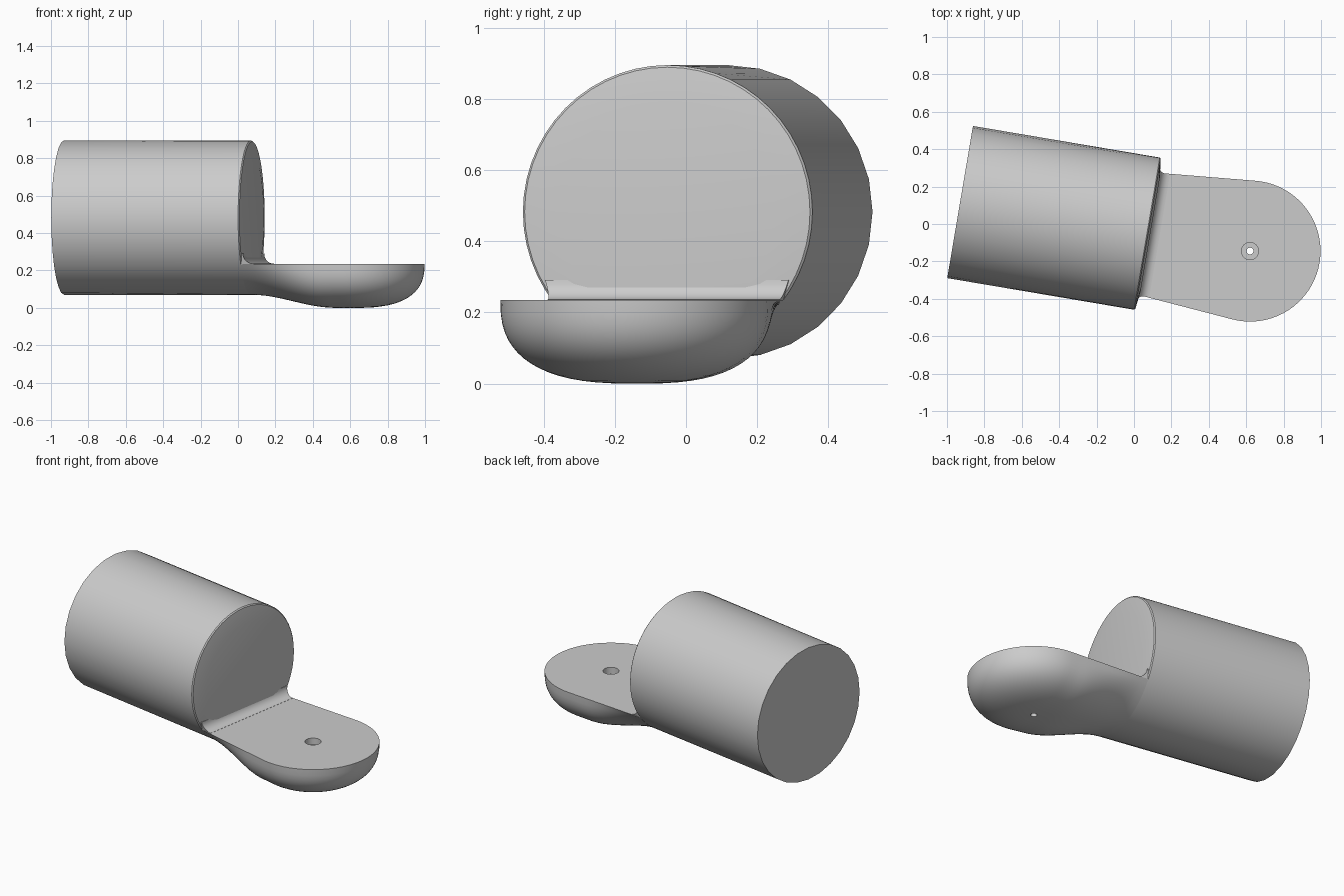
import bpy, bmesh
from math import sin, cos, pi, asin, atan2

if "Cube" in bpy.data.objects:
    bpy.data.objects.remove(bpy.data.objects["Cube"], do_unlink=True)

# Shared dimensions; local x runs along the barrel axis
R, LENGTH, AXIS_Z = 0.4125, 1.019, 0.4825
LEDGE_Z, ROUND_X, ROUND_R = 0.235, 0.553, 0.377
CHORD = (R**2 - (AXIS_Z - LEDGE_Z)**2) ** 0.5
BEVEL, DOME = 0.006, 0.012
ORIGIN, TURN = (0.075, -0.0525, 0), -atan2(0.17, 1.005)

grey = bpy.data.materials.new("plain grey")
grey.use_nodes = True
grey.diffuse_color = (0.6, 0.6, 0.6, 1)
grey.node_tree.nodes["Principled BSDF"].inputs["Base Color"].default_value = grey.diffuse_color


def finish(name, bm):
    bmesh.ops.remove_doubles(bm, verts=bm.verts, dist=0.00001)
    bmesh.ops.recalc_face_normals(bm, faces=bm.faces)
    mesh = bpy.data.meshes.new(name)
    bm.to_mesh(mesh)
    bm.free()
    mesh.materials.append(grey)
    ob = bpy.data.objects.new(name, mesh)
    bpy.context.collection.objects.link(ob)
    ob.location, ob.rotation_euler.z = ORIGIN, TURN
    return ob


def smooth(ob, angle=0.6):
    bpy.ops.object.select_all(action="DESELECT")
    ob.select_set(True)
    bpy.context.view_layer.objects.active = ob
    bpy.ops.object.shade_smooth_by_angle(angle=angle)


def lerp(a, b, t):
    return a + (b - a) * t


# Barrel: coarse rear rim, fine front rim, slightly raised front disc
bm = bmesh.new()
SIDES = 56
rings = []
for x, r in ((-LENGTH, R), (-BEVEL, R), (0, R - BEVEL), (DOME, 0.31)):
    ring = []
    for i in range(SIDES):
        a = 2 * pi * i / SIDES
        rr = r * cos(2 * pi / SIDES) if x == -LENGTH and i % 2 else r
        ring.append(bm.verts.new((x, rr * cos(a), AXIS_Z + rr * sin(a))))
    rings.append(ring)
for a, b in zip(rings, rings[1:]):
    for i in range(SIDES):
        j = (i + 1) % SIDES
        bm.faces.new((a[i], a[j], b[j], b[i]))
bm.faces.new(rings[0])
bm.faces.new(rings[-1])
smooth(finish("barrel", bm))

# Ledge: flat top, underside blending from the barrel arc to a rounded dish
ALPHA = 0.085
STEPS, ROUND_STEPS, PROFILE = 16, 40, 16
tangent = (ROUND_X - ROUND_R * sin(ALPHA), ROUND_R * cos(ALPHA))
straight = []
for i in range(STEPS):
    t = i / STEPS
    straight.append((lerp(-BEVEL, tangent[0], t), lerp(CHORD, tangent[1], t),
                     lerp(-BEVEL, ROUND_X, t)))
outline = list(straight)
for i in range(ROUND_STEPS + 1):
    a = lerp(pi / 2 + ALPHA, -pi / 2 - ALPHA, i / ROUND_STEPS)
    outline.append((ROUND_X + ROUND_R * cos(a), ROUND_R * sin(a), ROUND_X))
outline += [(x, -y, s) for x, y, s in reversed(straight)]

bm = bmesh.new()
rays = []
phi0 = asin(CHORD / R)
for x, y, spine in outline:
    f = min(max(spine / 0.46, 0), 1)
    f = f * f * (3 - 2 * f)
    ray = []
    for k in range(PROFILE + 1):
        t = k / PROFILE
        phi, a = phi0 * (1 - t), t * pi / 2
        power = 2 / 2.6
        h = lerp(sin(phi) / sin(phi0), max(cos(a), 0) ** power if k < PROFILE else 0, f)
        z = lerp(AXIS_Z - R * cos(phi), LEDGE_Z * (1 - sin(a) ** power), f)
        ray.append(bm.verts.new((lerp(spine, x, h), y * h, z)))
    rays.append(ray)
for a, b in zip(rays, rays[1:]):
    for k in range(PROFILE):
        bm.faces.new((a[k], a[k + 1], b[k + 1], b[k]))
bm.faces.new([ray[0] for ray in rays])
bm.faces.new(rays[0] + rays[-1][::-1])
ledge = finish("ledge", bm)

# Screw hole with a shallow counterbore
for radius, bottom in ((0.046, LEDGE_Z - 0.04), (0.018, -0.1)):
    bm = bmesh.new()
    bmesh.ops.create_cone(bm, cap_ends=True, segments=32, radius1=radius,
                          radius2=radius, depth=0.4 - bottom)
    bmesh.ops.translate(bm, verts=bm.verts, vec=(ROUND_X, 0, (0.4 + bottom) / 2))
    cutter = finish("hole_cutter", bm)
    cutter.hide_render = True
    mod = ledge.modifiers.new("hole", "BOOLEAN")
    mod.operation, mod.solver, mod.object = "DIFFERENCE", "EXACT", cutter
    bpy.context.view_layer.objects.active = ledge
    bpy.ops.object.modifier_apply(modifier=mod.name)
    bpy.data.objects.remove(cutter, do_unlink=True)
smooth(ledge)

# Concave fillet where the ledge meets the barrel face
bm = bmesh.new()
FR = 0.055
curve = [(-BEVEL / 2, LEDGE_Z - 0.002), (-BEVEL / 2, LEDGE_Z + FR)]
for i in range(9):
    a = pi + i / 8 * pi / 2
    curve.append((0.008 + FR + FR * cos(a), LEDGE_Z + 0.001 + FR + FR * sin(a)))
curve.append((0.008 + FR, LEDGE_Z - 0.002))
ends = []
for side in (-1, 1):
    ends.append([bm.verts.new((x, side * (CHORD + 0.3 * (z - LEDGE_Z)), z)) for x, z in curve])
    bm.faces.new(ends[-1])
for i in range(len(curve)):
    j = (i + 1) % len(curve)
    bm.faces.new((ends[0][i], ends[0][j], ends[1][j], ends[1][i]))
smooth(finish("ledge_fillet", bm))
